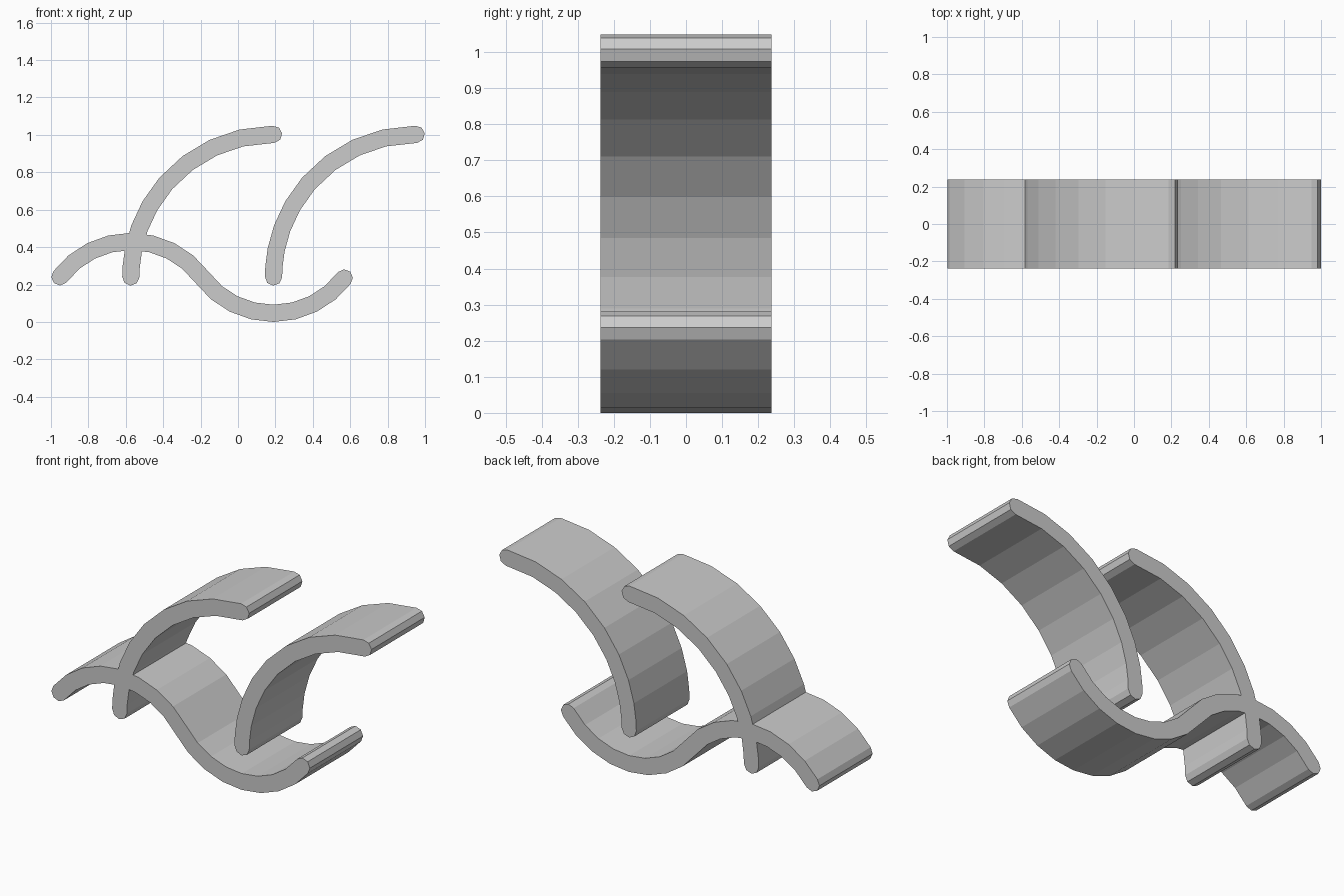
import bpy
import bmesh
from math import sin, cos, pi, radians, atan2
from mathutils import Vector

RADIUS = 0.046       # half the strip thickness
HALF_DEPTH = 0.237   # half the strip width along y
CAP_STEPS = 4        # facets on each rounded end

if "Cube" in bpy.data.objects:
    bpy.data.objects.remove(bpy.data.objects["Cube"], do_unlink=True)

grey = bpy.data.materials.new("plain grey")
grey.use_nodes = True
colour = (0.6, 0.6, 0.6, 1)
grey.diffuse_color = colour
grey.node_tree.nodes["Principled BSDF"].inputs["Base Color"].default_value = colour


def arc(cx, cz, radius, angles):
    """Centre-line points on a circle, angles in degrees."""
    return [Vector((cx + radius * cos(radians(a)), cz + radius * sin(radians(a))))
            for a in angles]


def strip(name, path):
    """Extrude a constant-thickness strip with rounded ends along y."""
    dirs = []
    for i in range(len(path)):
        a, b = path[max(i - 1, 0)], path[min(i + 1, len(path) - 1)]
        dirs.append((b - a).normalized())
    sides = [Vector((-d.y, d.x)) * RADIUS for d in dirs]

    def cap(centre, direction):
        start = atan2(direction.y, direction.x) + pi / 2
        return [centre + RADIUS * Vector((cos(start - pi * k / CAP_STEPS),
                                          sin(start - pi * k / CAP_STEPS)))
                for k in range(CAP_STEPS + 1)]

    outline = [p + s for p, s in zip(path[1:-1], sides[1:-1])]
    outline += cap(path[-1], dirs[-1])
    outline += [p - s for p, s in zip(path[-2:0:-1], sides[-2:0:-1])]
    outline += cap(path[0], -dirs[0])

    bm = bmesh.new()
    face = bm.faces.new([bm.verts.new((p.x, -HALF_DEPTH, p.y)) for p in outline])
    ext = bmesh.ops.extrude_face_region(bm, geom=[face])
    moved = [g for g in ext["geom"] if isinstance(g, bmesh.types.BMVert)]
    bmesh.ops.translate(bm, verts=moved, vec=(0, 2 * HALF_DEPTH, 0))
    bmesh.ops.recalc_face_normals(bm, faces=bm.faces)
    mesh = bpy.data.meshes.new(name)
    bm.to_mesh(mesh)
    bm.free()
    mesh.materials.append(grey)
    obj = bpy.data.objects.new(name, mesh)
    bpy.context.collection.objects.link(obj)
    return obj


# S-shaped base: a crest followed by a trough
sweep = [-53 + 53 * k / 4 for k in range(9)]
crest = arc(-0.573, -0.045, 0.475, [90 - a for a in sweep])
trough = arc(0.189, 0.521, 0.475, [270 + a for a in sweep])
middle = (crest[-1] + trough[0]) / 2
wave = strip("wave_base", crest[:-1] + [middle] + trough[1:])

# Two matching quarter-circle arches
steps = [0, 4, 11, 20, 30, 41, 53, 65, 77, 90]
for name, x in (("right_arch", 0.190), ("left_arch", 0.953)):
    strip(name, arc(x, 0.24, 0.763, [180 - a for a in steps]))

# Fuse the arch that crosses the base
crossing = bpy.data.objects["right_arch"]
fuse = wave.modifiers.new("fuse", 'BOOLEAN')
fuse.operation = 'UNION'
fuse.solver = 'EXACT'
fuse.object = crossing
bpy.context.view_layer.objects.active = wave
bpy.ops.object.modifier_apply(modifier="fuse")
bpy.data.objects.remove(crossing, do_unlink=True)
wave.name = "wave_base_with_right_arch"
